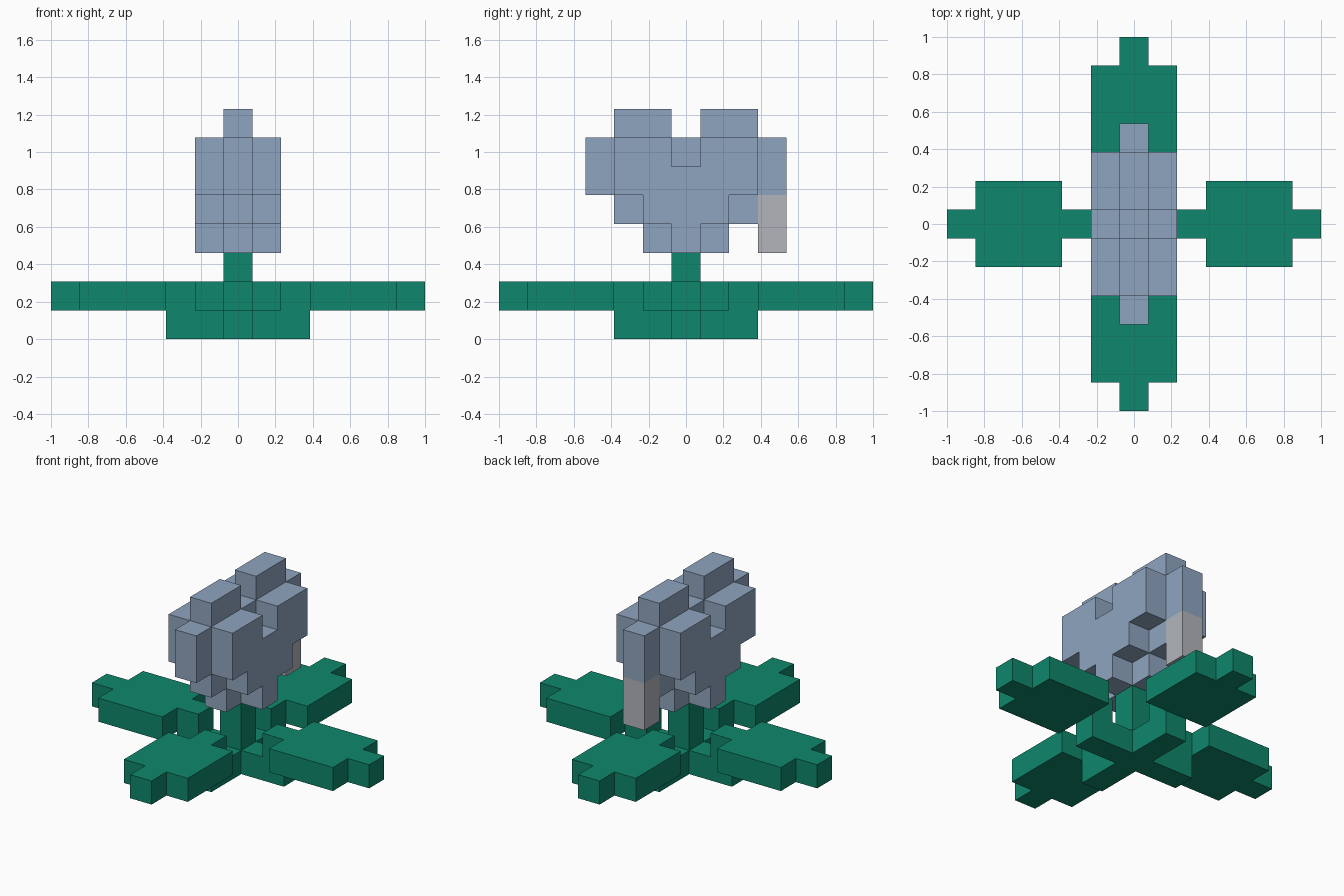
import bpy, bmesh, math
from mathutils import Matrix, Vector

if "Cube" in bpy.data.objects:
    bpy.data.objects.remove(bpy.data.objects["Cube"], do_unlink=True)

U = 2 / 13  # edge length of one block


def material(name, rgb):
    """Flat material from 0-255 sRGB values."""
    lin = [((c / 255 + 0.055) / 1.055) ** 2.4 for c in rgb]
    m = bpy.data.materials.new(name)
    m.use_nodes = True
    m.diffuse_color = (*lin, 1)
    bsdf = m.node_tree.nodes["Principled BSDF"]
    bsdf.inputs["Base Color"].default_value = (*lin, 1)
    bsdf.inputs["Roughness"].default_value = 0.9
    return m


green = material("leaf green", (14, 135, 108))
blue = material("petal blue", (143, 165, 191))
grey = material("pale grey", (178, 181, 187))


def prism(name, outline, lo, hi, mat, upright=False, turn=0.0):
    """Extrude a closed outline given in blocks: (x, y) along z,
    or (y, z) along x when upright."""
    bm = bmesh.new()

    def place(a, b, c):
        return Vector((c, a, b) if upright else (a, b, c)) * U

    face = bm.faces.new([bm.verts.new(place(a, b, lo)) for a, b in outline])
    new = bmesh.ops.extrude_face_region(bm, geom=[face])["geom"]
    bmesh.ops.translate(bm, verts=[v for v in new if isinstance(v, bmesh.types.BMVert)],
                        vec=place(0, 0, hi - lo))
    bmesh.ops.recalc_face_normals(bm, faces=bm.faces)
    bm.transform(Matrix.Rotation(turn, 4, "Z"))
    mesh = bpy.data.meshes.new(name)
    bm.to_mesh(mesh)
    bm.free()
    mesh.materials.append(mat)
    obj = bpy.data.objects.new(name, mesh)
    bpy.context.collection.objects.link(obj)
    return obj


def mirrored(half):
    """Complete a half outline by reflecting its first coordinate."""
    pts = half + [(-a, b) for a, b in reversed(half)]
    return [p for i, p in enumerate(pts) if p != pts[i - 1]]


def rect(a0, b0, a1, b1):
    return [(a0, b0), (a1, b0), (a1, b1), (a0, b1)]


# Ground cross and stem
cross = mirrored([(0.5, -2.5), (0.5, -0.5), (2.5, -0.5),
                  (2.5, 0.5), (0.5, 0.5), (0.5, 2.5)])
prism("base_cross", cross, 0, 1, green)
prism("stem", rect(-0.5, -0.5, 0.5, 0.5), 1, 3, green)

# Four stepped leaves resting on the arms of the cross
leaf = mirrored([(0.5, 1.5), (0.5, 2.5), (1.5, 2.5),
                 (1.5, 5.5), (0.5, 5.5), (0.5, 6.5)])
for i, side in enumerate(("back", "right", "front", "left")):
    prism(f"{side}_leaf", leaf, 1, 2, green, turn=i * math.pi / 2)

# Heart-shaped flower: a tall core between two smaller side slabs
core = mirrored([(1.5, 3), (1.5, 4), (2.5, 4), (2.5, 5), (3.5, 5), (3.5, 7),
                 (2.5, 7), (2.5, 8), (0.5, 8), (0.5, 7)])
prism("flower_core", core, -0.5, 0.5, blue, upright=True)

petal = mirrored([(0.5, 3), (0.5, 4), (1.5, 4), (1.5, 5), (2.5, 5),
                  (2.5, 7), (0.5, 7), (0.5, 6)])
prism("left_petal", petal, 0.5, 1.5, blue, upright=True)
prism("right_petal", petal, -1.5, -0.5, blue, upright=True)

# Pale drooping tip at the back of the flower
prism("hanging_tip", rect(2.5, 3, 3.5, 5), -0.5, 0.5, grey, upright=True)
